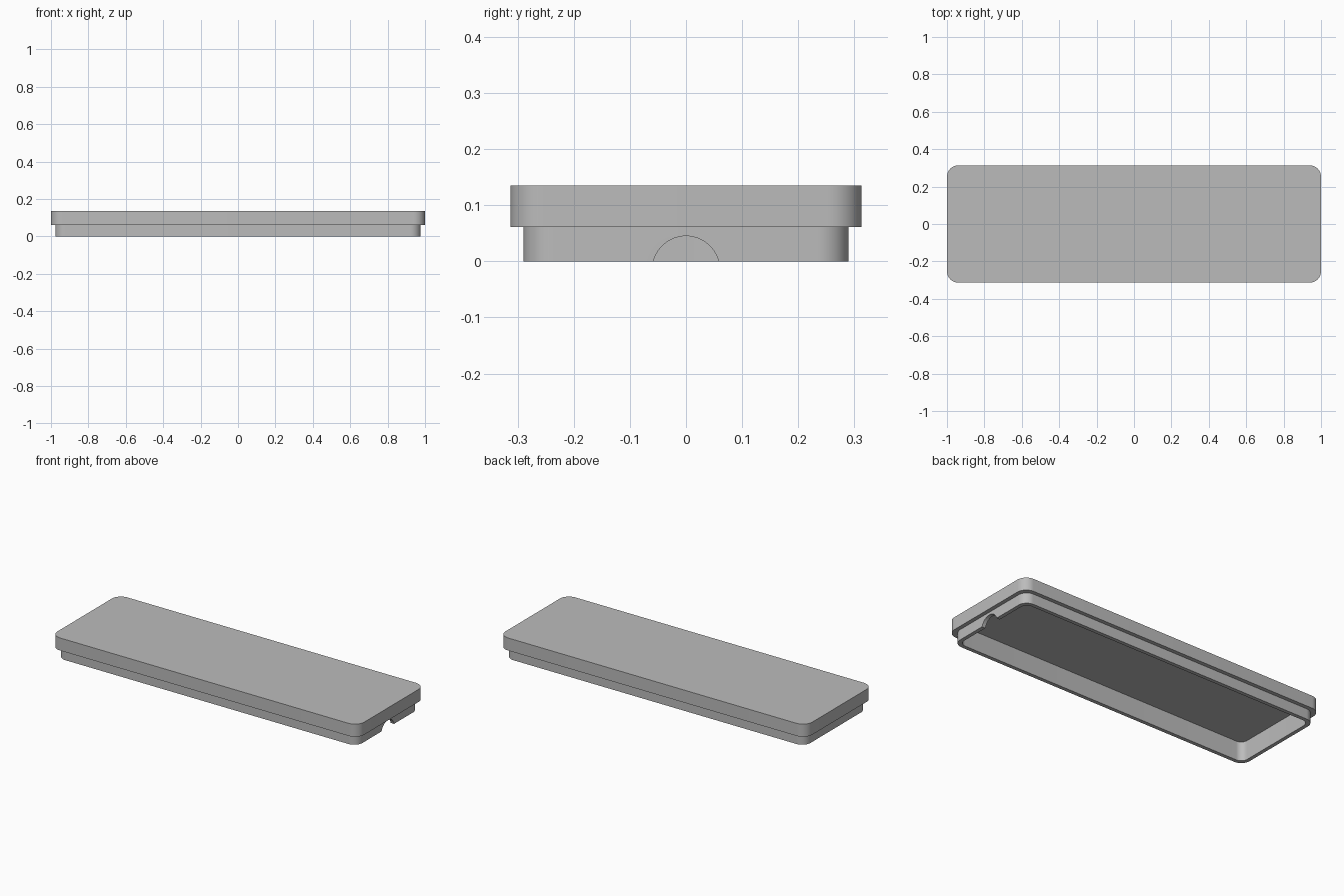
import bpy, bmesh
from math import cos, sin, pi, radians

cube = bpy.data.objects.get("Cube")
if cube:
    bpy.data.objects.remove(cube, do_unlink=True)

# Single plain grey for the whole lid
grey = bpy.data.materials.new("plain grey")
grey.use_nodes = True
colour = (0.5, 0.5, 0.5, 1)
grey.diffuse_color = colour
grey.node_tree.nodes["Principled BSDF"].inputs["Base Color"].default_value = colour

HALF_X, HALF_Y = 1.0, 0.313
TOP, STEP, CEILING = 0.135, 0.061, 0.112
CORNER_STEPS = 12


def rounded_loop(bm, inset, z, radius):
    """Ring of vertices along a rounded rectangle."""
    cx, cy = HALF_X - inset - radius, HALF_Y - inset - radius
    ring = []
    for i, (sx, sy) in enumerate([(1, 1), (-1, 1), (-1, -1), (1, -1)]):
        for k in range(CORNER_STEPS + 1):
            a = pi / 2 * (i + k / CORNER_STEPS)
            ring.append(bm.verts.new((sx * cx + radius * cos(a), sy * cy + radius * sin(a), z)))
    return ring


# Lid section, from the top edge down the skirt and rim, then up inside
section = [
    (0, TOP, 0.06), (0, STEP, 0.06),
    (0.023, STEP, 0.055), (0.023, 0, 0.055),
    (0.045, 0, 0.04), (0.045, CEILING, 0.04),
]
bm = bmesh.new()
rings = [rounded_loop(bm, *p) for p in section]
for upper, lower in zip(rings, rings[1:]):
    for i in range(len(upper)):
        j = (i + 1) % len(upper)
        bm.faces.new((upper[i], lower[i], lower[j], upper[j]))
bm.faces.new(rings[0])
bm.faces.new(rings[-1])
bmesh.ops.recalc_face_normals(bm, faces=bm.faces)
mesh = bpy.data.meshes.new("lid")
bm.to_mesh(mesh)
bm.free()
mesh.materials.append(grey)
lid = bpy.data.objects.new("lid", mesh)
bpy.context.collection.objects.link(lid)

# Finger notch through the rim at the left end
bpy.ops.mesh.primitive_cylinder_add(vertices=64, radius=0.06, depth=0.1,
                                    location=(0.966, 0, -0.015), rotation=(0, pi / 2, 0))
cutter = bpy.context.object
cutter.name = "notch_cutter"
cutter.hide_render = True
cutter.data.materials.append(grey)
cut = lid.modifiers.new("notch", 'BOOLEAN')
cut.operation = 'DIFFERENCE'
cut.solver = 'EXACT'
cut.object = cutter

bpy.ops.object.select_all(action='DESELECT')
lid.select_set(True)
bpy.context.view_layer.objects.active = lid
bpy.ops.object.modifier_apply(modifier=cut.name)
bpy.data.objects.remove(cutter, do_unlink=True)
bpy.ops.object.shade_smooth_by_angle(angle=radians(30))
